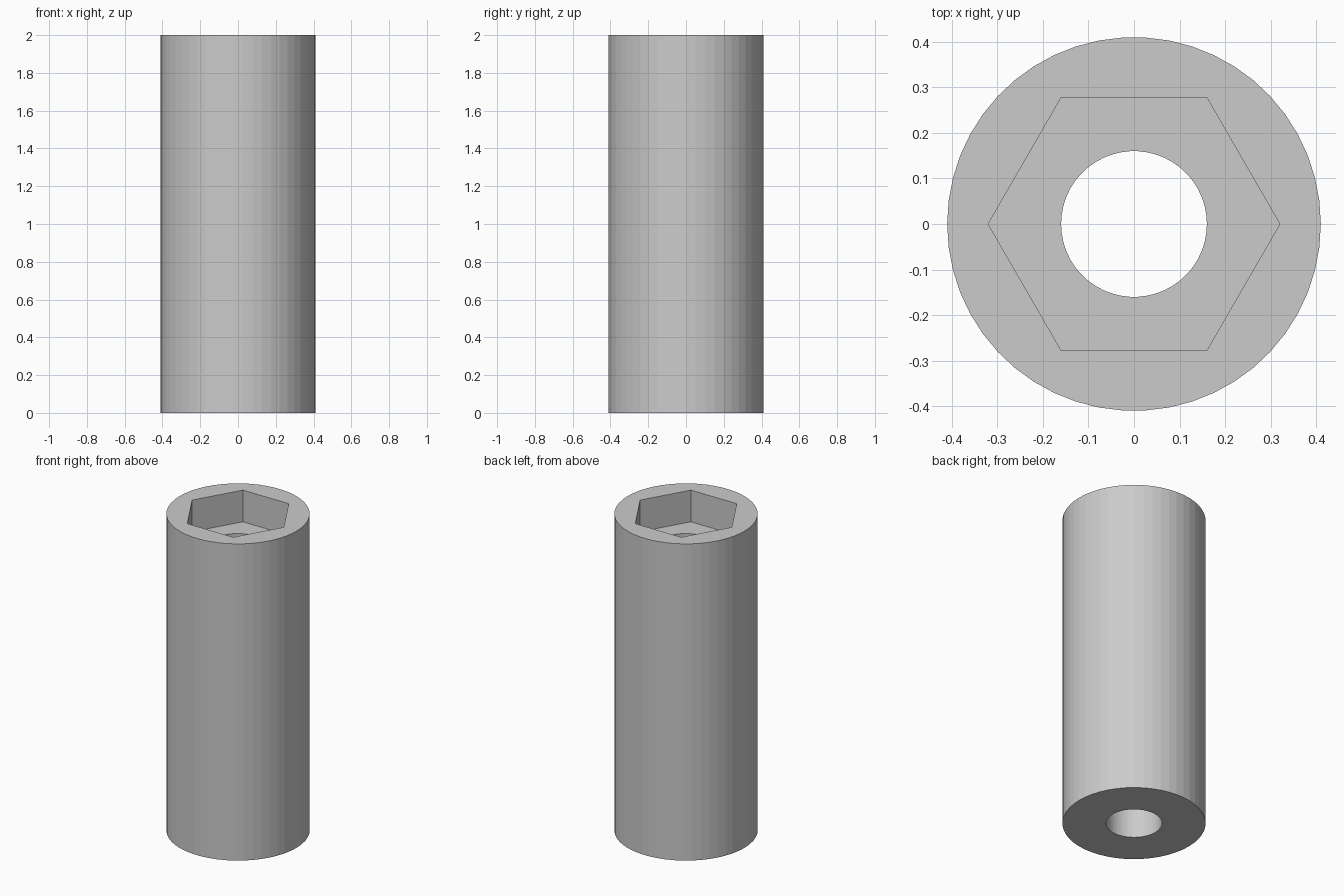
import bpy
import math

HEIGHT = 2.0
OUTER_RADIUS = 0.41
HOLE_RADIUS = 0.16
HEX_RADIUS = 0.32
POCKET_DEPTH = 0.2
SEGMENTS = 50
OVERSHOOT = 0.1

cube = bpy.data.objects.get("Cube")
if cube:
    bpy.data.objects.remove(cube, do_unlink=True)

grey = bpy.data.materials.new("plain grey")
grey.use_nodes = True
colour = (0.6, 0.6, 0.6, 1.0)
grey.diffuse_color = colour
grey.node_tree.nodes["Principled BSDF"].inputs["Base Color"].default_value = colour


def prism(name, sides, radius, bottom, top):
    """Upright prism with a corner on the x axis."""
    bpy.ops.mesh.primitive_cylinder_add(
        vertices=sides, radius=radius, depth=top - bottom,
        location=(0, 0, (top + bottom) / 2), rotation=(0, 0, math.pi / 2))
    obj = bpy.context.object
    obj.name = name
    obj.data.materials.append(grey)
    return obj


# Spacer body
body = prism("spacer_body", SEGMENTS, OUTER_RADIUS, 0, HEIGHT)

# Through hole and hexagonal nut pocket in the top
cutters = [
    prism("hole_cutter", SEGMENTS, HOLE_RADIUS, -OVERSHOOT, HEIGHT + OVERSHOOT),
    prism("nut_pocket_cutter", 6, HEX_RADIUS, HEIGHT - POCKET_DEPTH, HEIGHT + OVERSHOOT),
]
bpy.context.view_layer.objects.active = body
for cutter in cutters:
    cut = body.modifiers.new(cutter.name, "BOOLEAN")
    cut.operation = "DIFFERENCE"
    cut.solver = "EXACT"
    cut.object = cutter
    bpy.ops.object.modifier_apply(modifier=cut.name)

# The cutters are no longer needed once the cuts are applied
for cutter in cutters:
    bpy.data.objects.remove(cutter, do_unlink=True)
